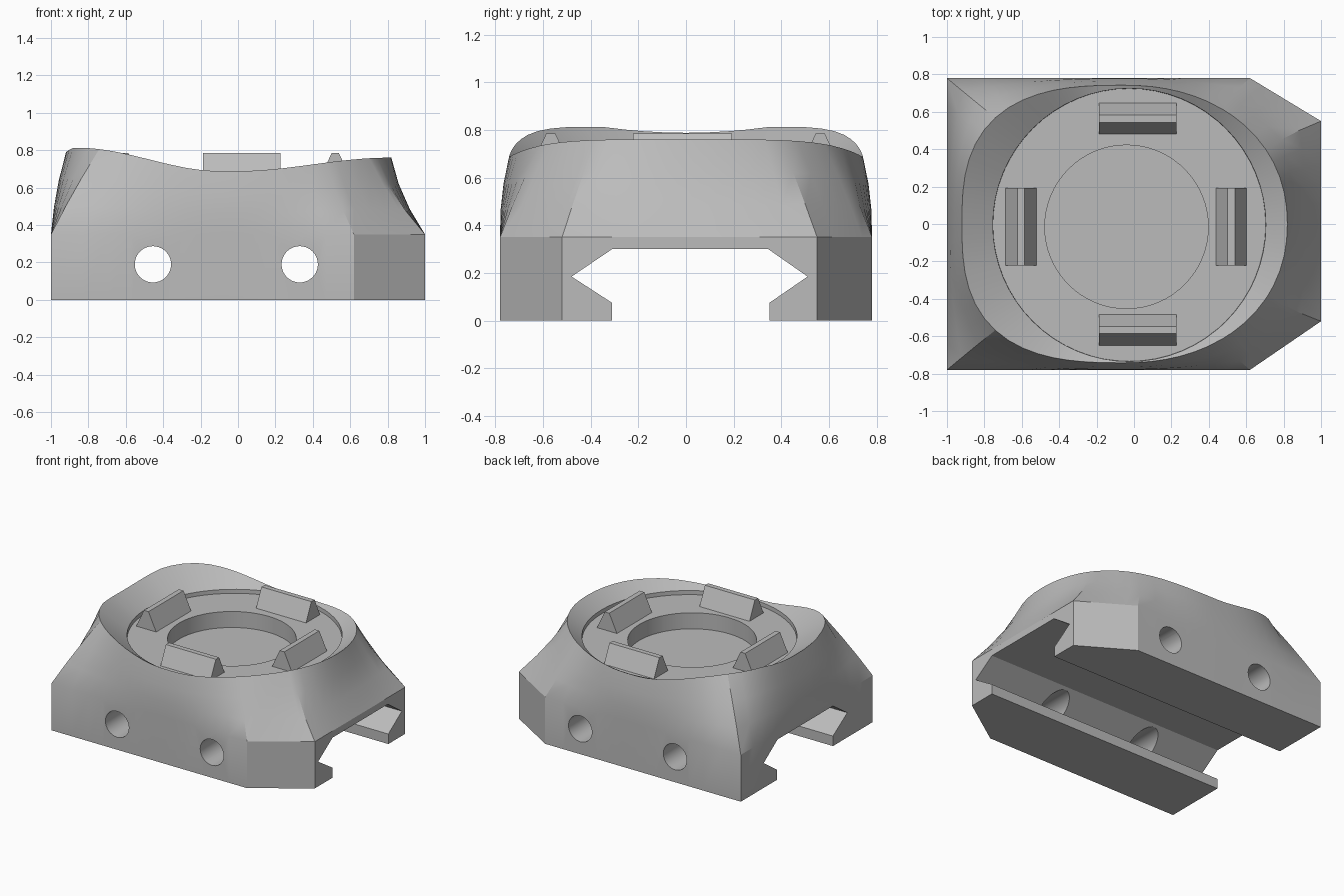
import bpy
import bmesh
from math import sin, cos, pi, tau, atan2
from mathutils import Vector

cube = bpy.data.objects.get("Cube")
if cube:
    bpy.data.objects.remove(cube, do_unlink=True)

grey = bpy.data.materials.new("plain grey")
grey.use_nodes = True
GREY = (0.5, 0.5, 0.5, 1)
grey.diffuse_color = GREY
grey.node_tree.nodes["Principled BSDF"].inputs["Base Color"].default_value = GREY

CX = -0.05                      # axis the body is lofted around
PLAN = [(1, -0.52), (1, 0.55), (0.62, 0.78), (-1, 0.78), (-1, -0.78), (0.62, -0.78)]


def make_object(name, bm):
    bmesh.ops.recalc_face_normals(bm, faces=bm.faces)
    mesh = bpy.data.meshes.new(name)
    bm.to_mesh(mesh)
    bm.free()
    mesh.materials.append(grey)
    obj = bpy.data.objects.new(name, mesh)
    bpy.context.collection.objects.link(obj)
    return obj


def loft(name, rings):
    """Skin a stack of equal-length rings and cap both ends."""
    bm = bmesh.new()
    loops = [[bm.verts.new(p) for p in ring] for ring in rings]
    n = len(loops[0])
    for low, high in zip(loops, loops[1:]):
        for i in range(n):
            j = (i + 1) % n
            bm.faces.new((low[i], low[j], high[j], high[i]))
    bm.faces.new(loops[0][::-1])
    bm.faces.new(loops[-1])
    return make_object(name, bm)


def smoothstep(a, b, v):
    t = min(max((v - a) / (b - a), 0), 1)
    return t * t * (3 - 2 * t)


def plan_point(a):
    """Point of the polygonal footprint in direction a."""
    c, s = cos(a), sin(a)
    reach = []
    for (x0, y0), (x1, y1) in zip(PLAN, PLAN[1:] + PLAN[:1]):
        nx, ny = y1 - y0, x0 - x1
        facing = nx * c + ny * s
        if facing > 1e-6:
            reach.append((nx * (x0 - CX) + ny * y0) / facing)
    r = min(reach)
    return Vector((CX + r * c, r * s, 0))


def rim_point(a):
    """Point of the wavy oval rim, squarer towards -x."""
    c, s = cos(a), sin(a)
    n = 2.15 if c > 0 else 2.8
    r = (abs(c / 0.87) ** n + abs(s / 0.742) ** n) ** (-1 / n)
    x, y = CX + r * c, r * s
    z = 0.688 + 0.125 * smoothstep(0.1, 0.85, -x) + 0.072 * smoothstep(0, 0.8, x)
    if x < -0.8:
        z -= 0.025 * max(0, 1 - (y / 0.35) ** 2)
    return Vector((x, y, z))


def flank_point(a, t):
    """Sloping flank between wall top and rim, hollow at +x, full elsewhere."""
    p = plan_point(a) + Vector((0, 0, 0.35))
    p = p.lerp(rim_point(a), t)
    c, s = cos(a), sin(a)
    swell = 4 * t * (1 - t)
    p.x += swell * (-0.025 * c ** 2 if c > 0 else -0.012 * c ** 2)
    p.y += swell * 0.012 * s * abs(s)
    return p


def circle(cx, cy, r, z):
    return [(cx + r * cos(a), cy + r * sin(a), z) for a in angles]


# Angles: evenly spaced, with the footprint corners hit exactly
corners = [atan2(y, x - CX) % tau for x, y in PLAN]
even = [i * tau / 64 for i in range(64)]
angles = sorted(corners + [a for a in even if min(abs(a - c) for c in corners) > 0.03])

# Body with bowl, recessed seat and central pocket
body = loft("mount_body", [
    [plan_point(a) for a in angles],
    *[[flank_point(a, t) for a in angles] for t in (0, 0.33, 0.66, 1)],
    circle(-0.025, -0.005, 0.73, 0.68),
    circle(-0.025, -0.005, 0.729, 0.65),
    circle(-0.04, -0.015, 0.437, 0.65),
    circle(-0.04, -0.015, 0.437, 0.53),
])

# Dovetail rail slot cutter
SLOT = [(-0.31, -0.1), (-0.31, 0.075), (-0.48, 0.185), (-0.31, 0.3),
        (0.345, 0.3), (0.51, 0.185), (0.35, 0.075), (0.35, -0.1)]
cutters = [loft("slot_cutter", [[(x, y, z) for y, z in SLOT] for x in (-1.2, 1.2)])]

# Cross bolt hole cutters
for x in (-0.455, 0.33):
    cutters.append(loft("bolt_hole_cutter", [
        [(x + 0.097 * cos(i * tau / 40), y, 0.19 + 0.097 * sin(i * tau / 40))
         for i in range(40)] for y in (-1, 1)]))

bpy.context.view_layer.objects.active = body
for cutter in cutters:
    mod = body.modifiers.new("cut", "BOOLEAN")
    mod.operation = "DIFFERENCE"
    mod.solver = "EXACT"
    mod.object = cutter
    bpy.ops.object.modifier_apply(modifier=mod.name)
    bpy.data.objects.remove(cutter, do_unlink=True)

bpy.ops.object.select_all(action="DESELECT")
body.select_set(True)
bpy.ops.object.shade_smooth_by_angle(angle=pi / 7)

# Four tapered locating ridges on the seat
RIDGE = [(-0.085, 0.645), (0.085, 0.645), (0.019, 0.785), (-0.019, 0.785)]
for name, x, y, along_x in (("front_ridge", 0.02, -0.567, True),
                            ("back_ridge", 0.02, 0.563, True),
                            ("right_ridge", -0.605, -0.015, False),
                            ("left_ridge", 0.52, -0.015, False)):
    loft(name, [[(x + e, y + w, z) if along_x else (x + w, y + e, z) for w, z in RIDGE]
                for e in (-0.207, 0.207)])
